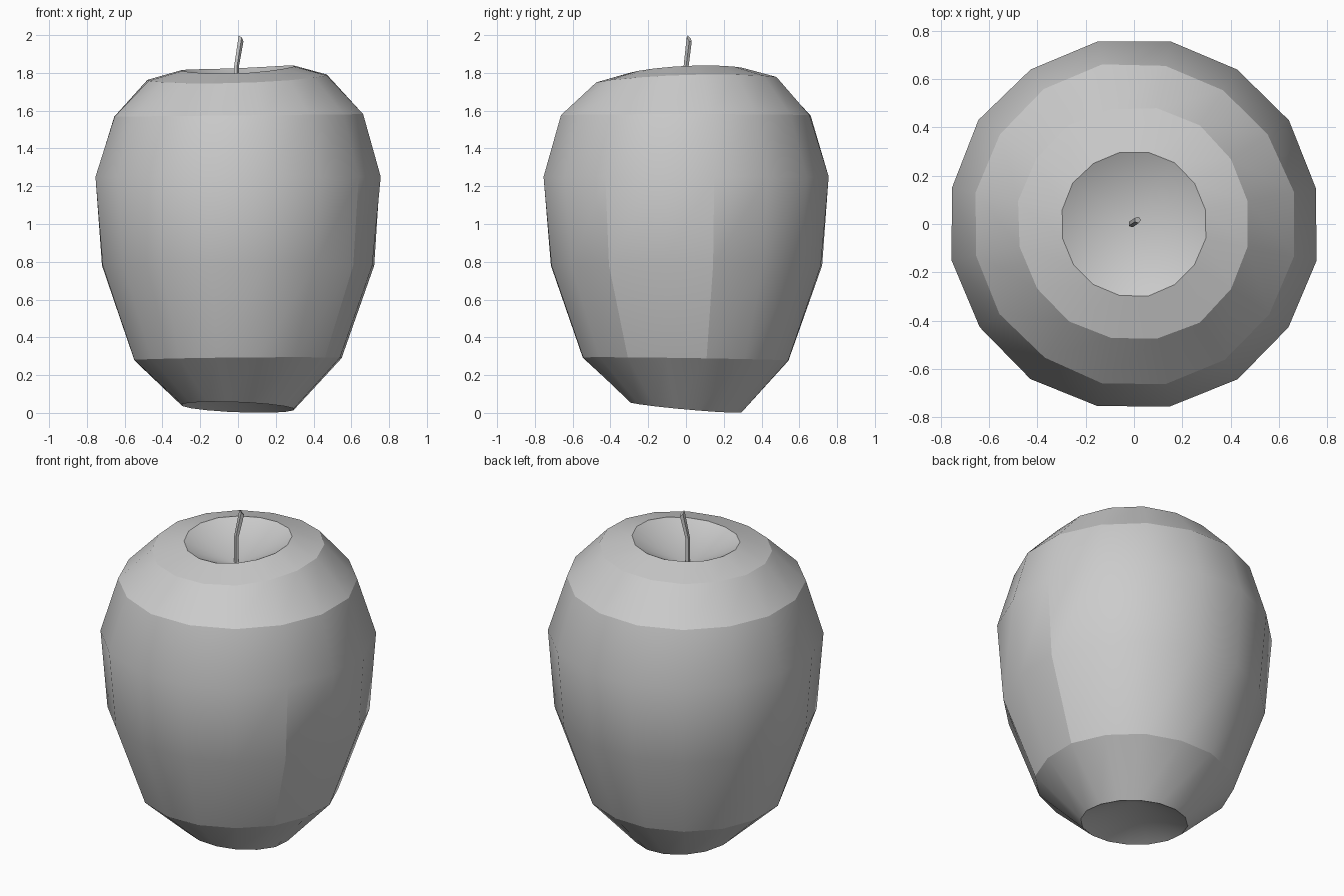
import bpy, bmesh, math, random
from mathutils import Vector

cube = bpy.data.objects.get("Cube")
if cube:
    bpy.data.objects.remove(cube, do_unlink=True)
random.seed(4)
SIDES = 16


def material(name, colour):
    mat = bpy.data.materials.new(name)
    mat.use_nodes = True
    mat.diffuse_color = colour
    mat.node_tree.nodes["Principled BSDF"].inputs["Base Color"].default_value = colour
    return mat


grey = material("plain grey", (0.6, 0.6, 0.6, 1))


def loft(name, rings, angle, tips=None):
    """Bridge rings of points; close each end with a fan to a tip or a flat cap."""
    bm = bmesh.new()
    loops = [[bm.verts.new(p) for p in ring] for ring in rings]
    n = len(loops[0])
    for a, b in zip(loops, loops[1:]):
        for i in range(n):
            j = (i + 1) % n
            bm.faces.new((a[i], a[j], b[j], b[i]))
    for end, loop in enumerate((loops[0], loops[-1])):
        if tips:
            tip = bm.verts.new(tips[end])
            for i in range(n):
                bm.faces.new((loop[i], loop[(i + 1) % n], tip))
        else:
            bm.faces.new(loop)
    bmesh.ops.recalc_face_normals(bm, faces=bm.faces)
    mesh = bpy.data.meshes.new(name)
    bm.to_mesh(mesh)
    bm.free()
    obj = bpy.data.objects.new(name, mesh)
    bpy.context.collection.objects.link(obj)
    mesh.materials.append(grey)
    bpy.ops.object.select_all(action="DESELECT")
    obj.select_set(True)
    bpy.context.view_layer.objects.active = obj
    bpy.ops.object.shade_smooth_by_angle(angle=math.radians(angle))
    return obj


def fruit_ring(radius, z, tilt_x=0, tilt_y=0, bow=0, wobble=0.006):
    """Slightly uneven ring, tilted along x and y and bowed down front and back."""
    ring = []
    for i in range(SIDES):
        a = math.tau * (i + 0.5) / SIDES
        r = radius + random.uniform(-wobble, wobble)
        x, y = r * math.cos(a), r * math.sin(a)
        ring.append((x, y, z + tilt_x * x + tilt_y * y - bow * y * y))
    return ring


# Fruit body, from the bottom rim up to the top rim, with hollows at both ends
body = [
    fruit_ring(0.30, 0.03, -0.04, -0.09, 0, 0.002),
    fruit_ring(0.555, 0.285, 0.01, -0.015),
    fruit_ring(0.73, 0.78),
    fruit_ring(0.77, 1.25, 0, 0, 0, 0.004),
    fruit_ring(0.67, 1.575, 0.01),
    fruit_ring(0.485, 1.775, 0.03, 0.03, 0.06),
    fruit_ring(0.303, 1.825, 0.04, 0.045, 0.15, 0.002),
]
loft("fruit_body", body, 22.6, [(0, 0, 0.16), (-0.01, 0, 1.67)])

# Bent stem with a slanted tip
stem = []
for x, y, z, slant in ((-0.01, 0, 1.66, 0), (-0.01, 0, 1.83, 0), (0.015, 0.017, 1.98, 0.9)):
    ring = []
    for i in range(5):
        a = math.tau * i / 5
        dx, dy = 0.014 * math.cos(a), 0.014 * math.sin(a)
        ring.append(Vector((x + dx, y + dy, z - slant * (dx + dy))))
    stem.append(ring)
loft("stem", stem, 30)
